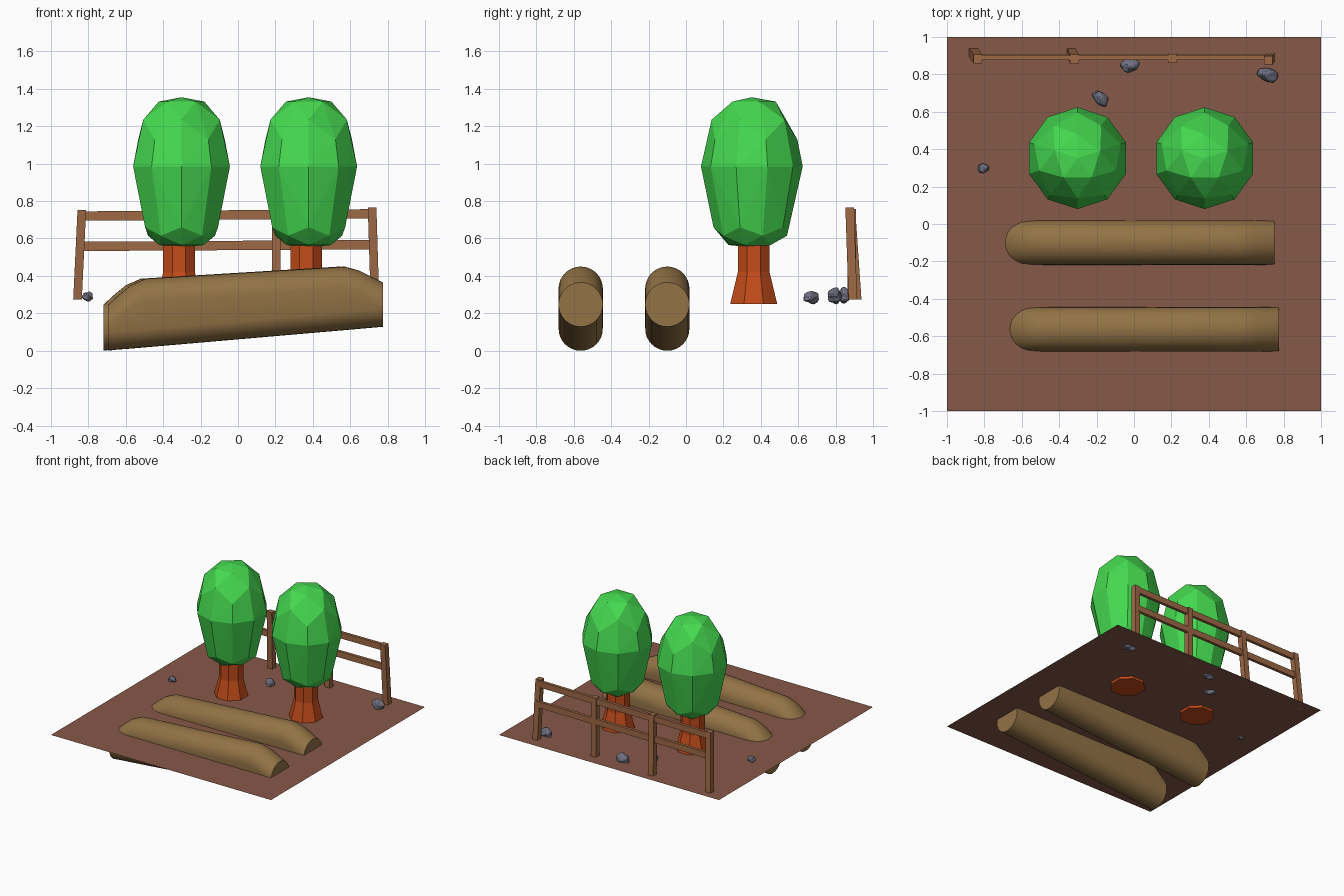
import bpy, bmesh, math
from mathutils import Vector

if "Cube" in bpy.data.objects:
    bpy.data.objects.remove(bpy.data.objects["Cube"])

GROUND = 0.275


def material(name, rgb):
    m = bpy.data.materials.new(name)
    m.diffuse_color = (*rgb, 1)
    m.use_nodes = True
    m.node_tree.nodes["Principled BSDF"].inputs["Base Color"].default_value = m.diffuse_color
    return m


SOIL = material("soil", (0.24, 0.10, 0.065))
LEAF = material("leaf", (0.06, 0.70, 0.08))
BARK = material("bark", (0.55, 0.07, 0.01))
LOG = material("log_wood", (0.29, 0.17, 0.06))
FENCE = material("fence_wood", (0.34, 0.14, 0.06))
STONE = material("stone", (0.16, 0.16, 0.22))


def finish(bm, name, mat):
    bmesh.ops.recalc_face_normals(bm, faces=bm.faces)
    me = bpy.data.meshes.new(name)
    bm.to_mesh(me)
    bm.free()
    me.materials.append(mat)
    ob = bpy.data.objects.new(name, me)
    bpy.context.collection.objects.link(ob)
    return ob


def loft(name, rings, mat):
    bm = bmesh.new()
    loops = [[bm.verts.new(p) for p in r] for r in rings]
    n = len(loops[0])
    for a, b in zip(loops, loops[1:]):
        for i in range(n):
            j = (i + 1) % n
            bm.faces.new((a[i], a[j], b[j], b[i]))
    bm.faces.new(loops[0])
    bm.faces.new(loops[-1])
    return finish(bm, name, mat)


def circle(x, y, z, r, n, phase=0.0):
    return [(x + r * math.cos(phase + math.tau * i / n),
             y + r * math.sin(phase + math.tau * i / n), z) for i in range(n)]


def beam(name, p, q, size, axis, mat):
    # box from p to q, its ends kept square to the given axis
    p, q = Vector(p), Vector(q)
    bm = bmesh.new()
    bmesh.ops.create_cube(bm, size=1)
    for v in bm.verts:
        off = Vector([v.co[k] * size[k] for k in range(3)])
        t = v.co[axis] + 0.5
        off[axis] = 0
        v.co = p.lerp(q, t) + off
    return finish(bm, name, mat)


# Ground sheet
bm = bmesh.new()
bmesh.ops.create_grid(bm, x_segments=1, y_segments=1, size=1)
bmesh.ops.translate(bm, verts=bm.verts, vec=(0, 0, GROUND))
finish(bm, "ground", SOIL)

# Sloping half-buried logs: x, bottom z, top z of each section
SECTIONS = [(-0.72, 0.0, 0.245), (-0.67, 0.006, 0.292), (-0.60, 0.011, 0.35),
            (-0.52, 0.018, 0.385), (0.545, 0.110, 0.45), (0.625, 0.117, 0.428),
            (0.75, 0.128, 0.365)]
R = 0.1185
for name, y, dx in (("back_log", -0.10, 0.0), ("front_log", -0.563, 0.025)):
    rings = []
    for x, lo, hi in SECTIONS:
        ring = []
        for i in range(32):
            a = math.pi * i / 16
            c = hi - R if i <= 16 else lo + R
            ring.append((x + dx, y + R * math.cos(a), c + R * math.sin(a)))
        rings.append(ring)
    ob = loft(name, rings, LOG)
    bpy.ops.object.select_all(action='DESELECT')
    ob.select_set(True)
    bpy.context.view_layer.objects.active = ob
    bpy.ops.object.shade_smooth_by_angle(angle=math.radians(20))

# Trees: flared eight-sided trunk and faceted crown
for side, x in (("left", -0.302), ("right", 0.378)):
    loft(side + "_trunk",
         [circle(x - 0.013, 0.362, z, r, 8, math.pi / 8)
          for z, r in ((0.25, 0.136), (0.42, 0.092), (0.64, 0.092))], BARK)
    bm = bmesh.new()
    pts = [(x, 0.352, 1.355), (x, 0.352, 0.552)]
    pts += circle(x, 0.352, 0.985, 0.272, 10, math.pi / 2)
    pts += circle(x, 0.352, 1.13, 0.243, 5, math.pi / 2)
    pts += circle(x, 0.352, 1.235, 0.215, 5, -math.pi / 2)
    pts += circle(x, 0.352, 1.332, 0.128, 5, math.pi / 2)
    pts += circle(x, 0.352, 0.66, 0.205, 5, -math.pi / 2)
    pts += circle(x, 0.352, 0.615, 0.188, 5, math.pi / 2)
    pts += circle(x, 0.352, 0.565, 0.125, 5, -math.pi / 2)
    for p in pts:
        bm.verts.new(p)
    bmesh.ops.convex_hull(bm, input=bm.verts)
    finish(bm, side + "_crown", LEAF)

# Fence: leaning posts and two rails
POSTS = [((-0.858, 0.915, GROUND), (-0.835, 0.882, 0.752)),
         ((-0.335, 0.915, GROUND), (-0.318, 0.882, 0.755)),
         ((0.205, 0.888, GROUND), (0.205, 0.885, 0.758)),
         ((0.732, 0.892, GROUND), (0.717, 0.875, 0.767))]
for i, (p, q) in enumerate(POSTS):
    beam(f"fence_post_{i + 1}", p, q, (0.046, 0.046, 1), 2, FENCE)
for name, z0, z1, y in (("upper_rail", 0.72, 0.732, 0.888),
                        ("lower_rail", 0.558, 0.567, 0.896)):
    beam(name, (-0.84, y, z0), (0.735, y, z1), (1, 0.024, 0.05), 0, FENCE)

# Scattered stones: centre, half sizes, turn
STONES = [((-0.805, 0.298, 0.29), (0.031, 0.026, 0.026), 0.1),
          ((-0.178, 0.672, 0.285), (0.053, 0.033, 0.033), -0.7),
          ((-0.022, 0.848, 0.295), (0.055, 0.037, 0.042), 0.2),
          ((0.713, 0.798, 0.292), (0.060, 0.037, 0.043), -0.3)]
for i, (c, s, turn) in enumerate(STONES):
    bm = bmesh.new()
    bmesh.ops.create_icosphere(bm, subdivisions=3, radius=1)
    for v in bm.verts:
        # uneven lumps from overlapping waves
        k = 0.95 + 0.13 * math.sin(3.1 * v.co.x + 2 * i) * math.cos(3.7 * v.co.y - i)
        k += 0.08 * math.sin(5.3 * v.co.z + 4.1 * v.co.x + i)
        x, y, z = (v.co[a] * s[a] * k for a in range(3))
        v.co = (c[0] + x * math.cos(turn) - y * math.sin(turn),
                c[1] + x * math.sin(turn) + y * math.cos(turn), c[2] + z)
    finish(bm, f"stone_{i + 1}", STONE)
